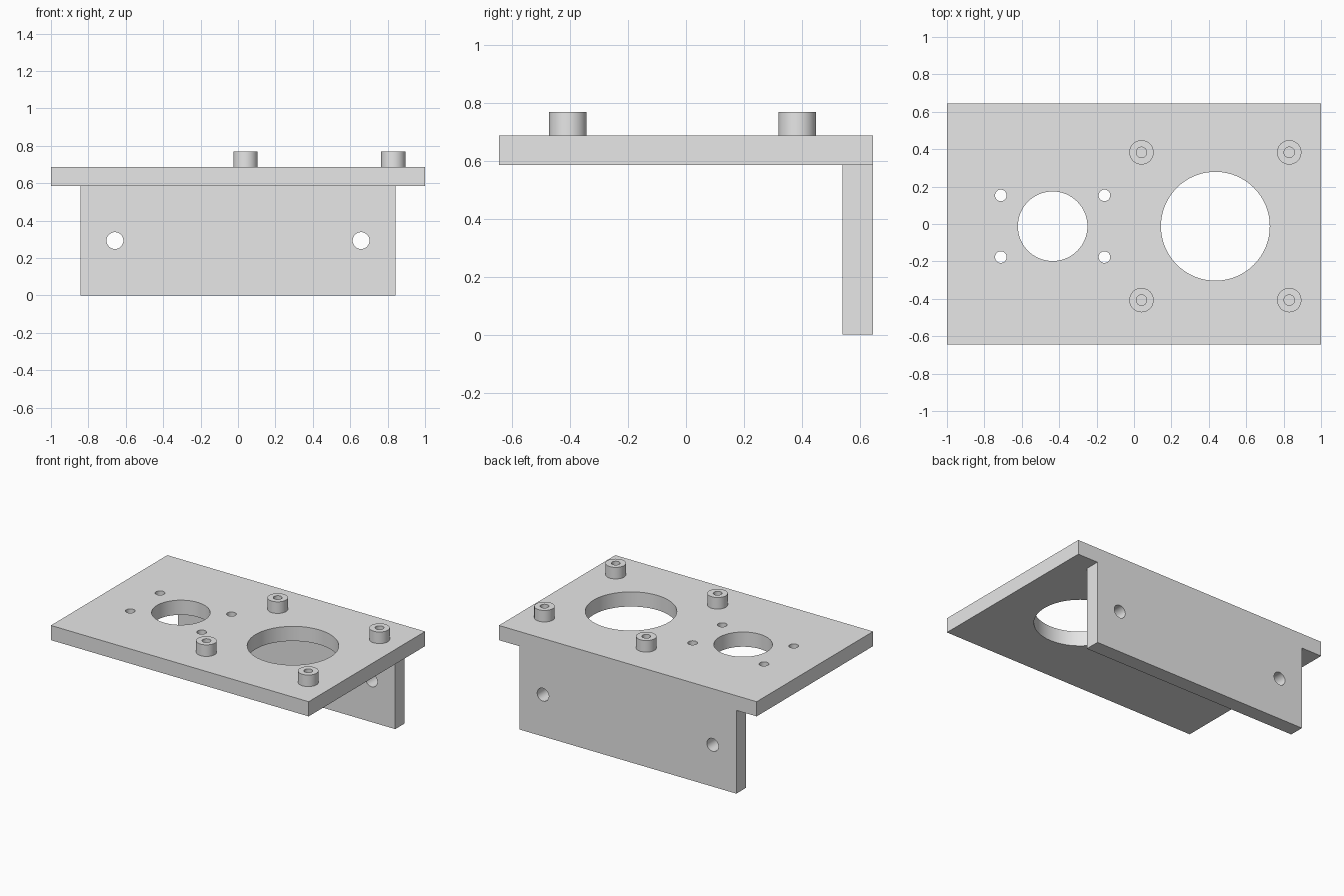
import bpy
import math

if "Cube" in bpy.data.objects:
    bpy.data.objects.remove(bpy.data.objects["Cube"], do_unlink=True)

grey = bpy.data.materials.new("plain_grey")
grey.use_nodes = True
grey.diffuse_color = (0.8, 0.8, 0.8, 1)
grey.node_tree.nodes["Principled BSDF"].inputs["Base Color"].default_value = (0.8, 0.8, 0.8, 1)


def box(name, low, high):
    centre = [(a + b) / 2 for a, b in zip(low, high)]
    bpy.ops.mesh.primitive_cube_add(size=1, location=centre)
    ob = bpy.context.object
    ob.name = name
    ob.scale = [b - a for a, b in zip(low, high)]
    bpy.ops.object.transform_apply(location=False, rotation=False, scale=True)
    ob.data.materials.append(grey)
    return ob


def cylinder(name, centre, radius, depth, axis="Z"):
    turn = (math.pi / 2, 0, 0) if axis == "Y" else (0, 0, 0)
    bpy.ops.mesh.primitive_cylinder_add(vertices=64, radius=radius, depth=depth,
                                        location=centre, rotation=turn)
    ob = bpy.context.object
    ob.name = name
    ob.data.materials.append(grey)
    return ob


def drill(ob, centre, radius, depth, axis="Z"):
    cutter = cylinder("cutter", centre, radius, depth, axis)
    cutter.hide_render = True
    mod = ob.modifiers.new("hole", "BOOLEAN")
    mod.operation = "DIFFERENCE"
    mod.solver = "EXACT"
    mod.object = cutter
    bpy.context.view_layer.objects.active = ob
    bpy.ops.object.modifier_apply(modifier=mod.name)
    bpy.data.objects.remove(cutter, do_unlink=True)


def smooth(ob):
    ob.data.shade_smooth()
    ob.data.set_sharp_from_angle(angle=math.radians(30))


PLATE_LOW, PLATE_TOP, BOSS_TOP = 0.584, 0.687, 0.768
HALF_DEPTH = 0.645
MID_Y = -0.012      # centre line of the hole pattern
MID_Z = (PLATE_LOW + PLATE_TOP) / 2
HOLE_X = 0.435

# Top plate with two large openings and four small screw holes
plate = box("top_plate", (-1, -HALF_DEPTH, PLATE_LOW), (1, HALF_DEPTH, PLATE_TOP))
drill(plate, (HOLE_X, MID_Y, MID_Z), 0.291, 0.4)
drill(plate, (-HOLE_X, MID_Y, MID_Z), 0.186, 0.4)
for sx in (-1, 1):
    for sy in (-1, 1):
        drill(plate, (-HOLE_X + sx * 0.277, MID_Y + sy * 0.165, MID_Z), 0.031, 0.4)
smooth(plate)

# Rear mounting wall with two bolt holes
wall = box("rear_wall", (-0.842, 0.54, 0), (0.842, HALF_DEPTH, PLATE_LOW))
for sx in (-1, 1):
    drill(wall, (sx * 0.658, 0.59, 0.293), 0.045, 0.4, "Y")
smooth(wall)

# Four hollow standoffs around the larger opening
for sx, side in ((-1, "right"), (1, "left")):
    for sy, end in ((-1, "front"), (1, "back")):
        x, y = HOLE_X + sx * 0.395, MID_Y + sy * 0.395
        height = BOSS_TOP - PLATE_TOP
        boss = cylinder(f"standoff_{end}_{side}", (x, y, (PLATE_TOP + BOSS_TOP) / 2), 0.065, height)
        drill(boss, (x, y, BOSS_TOP), 0.028, height * 3)
        smooth(boss)
